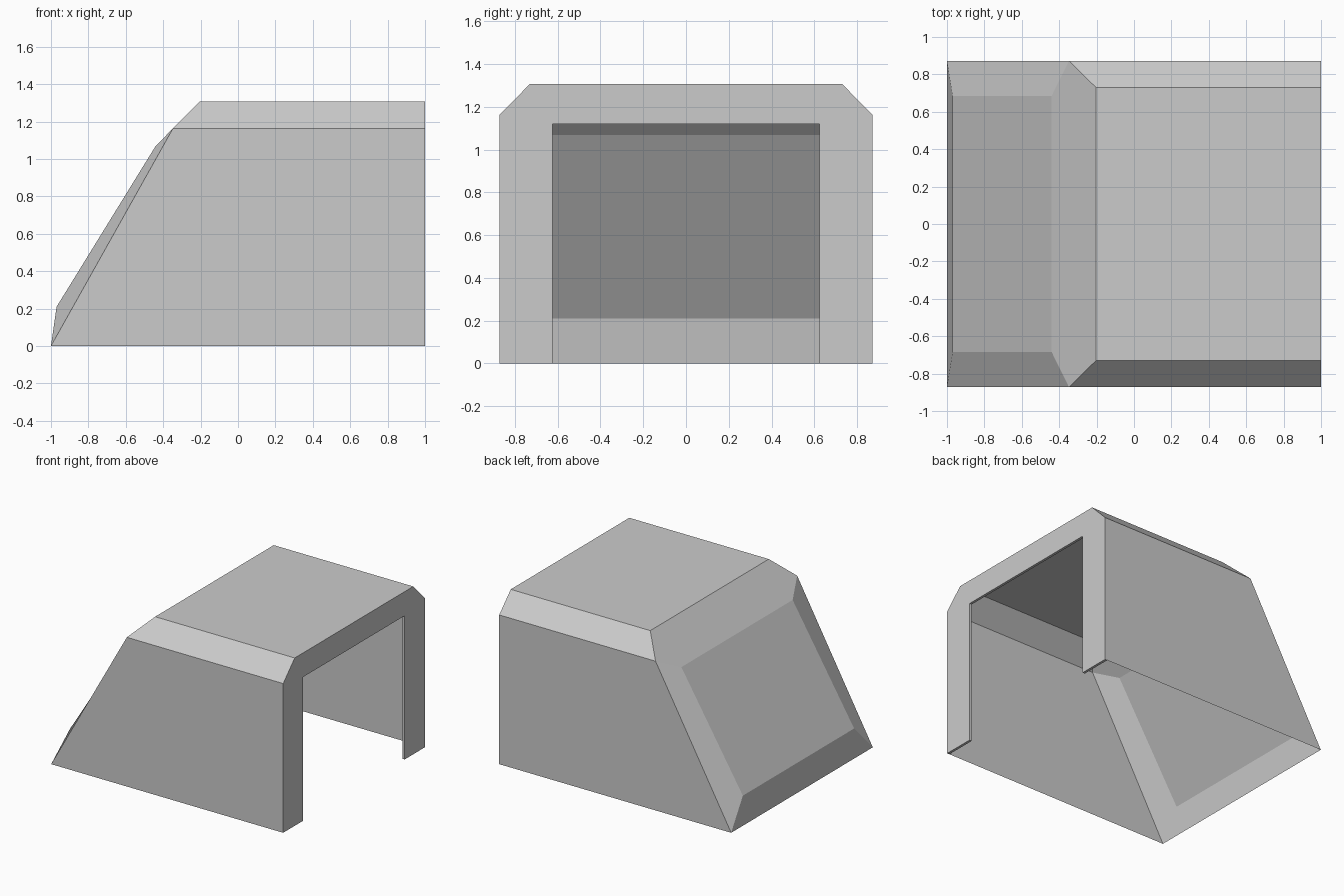
import bpy, bmesh

if "Cube" in bpy.data.objects:
    bpy.data.objects.remove(bpy.data.objects["Cube"])


def build(name, across, sides):
    """across: half outlines joined over the middle; sides: faces mirrored in y."""
    bm = bmesh.new()
    for half in across:
        full = half + [(x, -y, z) for x, y, z in reversed(half)]
        bm.faces.new([bm.verts.new(p) for p in full])
    for face in sides:
        for s in (1, -1):
            bm.faces.new([bm.verts.new((x, s * y, z)) for x, y, z in face])
    bmesh.ops.remove_doubles(bm, verts=bm.verts, dist=0.0005)
    bmesh.ops.recalc_face_normals(bm, faces=bm.faces)
    me = bpy.data.meshes.new(name)
    bm.to_mesh(me)
    bm.free()
    ob = bpy.data.objects.new(name, me)
    bpy.context.collection.objects.link(ob)
    return ob


W, WT, WP, WO = 0.872, 0.73, 0.685, 0.625   # half widths: wall, roof, panel, opening
H, HS, HO = 1.308, 1.163, 1.12              # heights: roof, shoulder, opening
LIP = 0.98                                  # inner x of the opening lip

# Key points on the +y half
toe, heel = (-1, W, 0), (1, W, 0)
shoulder, shoulder_r = (-0.348, W, HS), (1, W, HS)
roof, roof_r = (-0.203, WT, H), (1, WT, H)
panel_lo, panel_hi = (-0.97, WP, 0.21), (-0.44, WP, 1.07)
open_top, open_foot = (1, WO, HO), (1, WO, 0)
lip_top, lip_foot, lip_heel = (LIP, WO, HO), (LIP, WO, 0), (LIP, W, 0)

# Hood: open-bottomed shell with a raised sloping panel and a doorway frame
build(
    "hood_shell",
    across=[
        [roof, roof_r],                    # roof
        [roof, shoulder, panel_hi],        # slanted brow
        [panel_hi, panel_lo],              # sloping panel
        [panel_lo, toe],                   # lower bevel
        [roof_r, shoulder_r, heel, open_foot, open_top],  # doorway frame
        [open_top, lip_top],               # underside of doorway lip
    ],
    sides=[
        [toe, lip_heel, heel, shoulder_r, shoulder],      # side wall
        [shoulder, shoulder_r, roof_r, roof],             # roof chamfer
        [toe, shoulder, panel_hi, panel_lo],              # panel side bevel
        [open_top, open_foot, lip_foot, lip_top],         # doorway lip
        [open_foot, heel, lip_heel, lip_foot],            # leg foot
    ],
)
